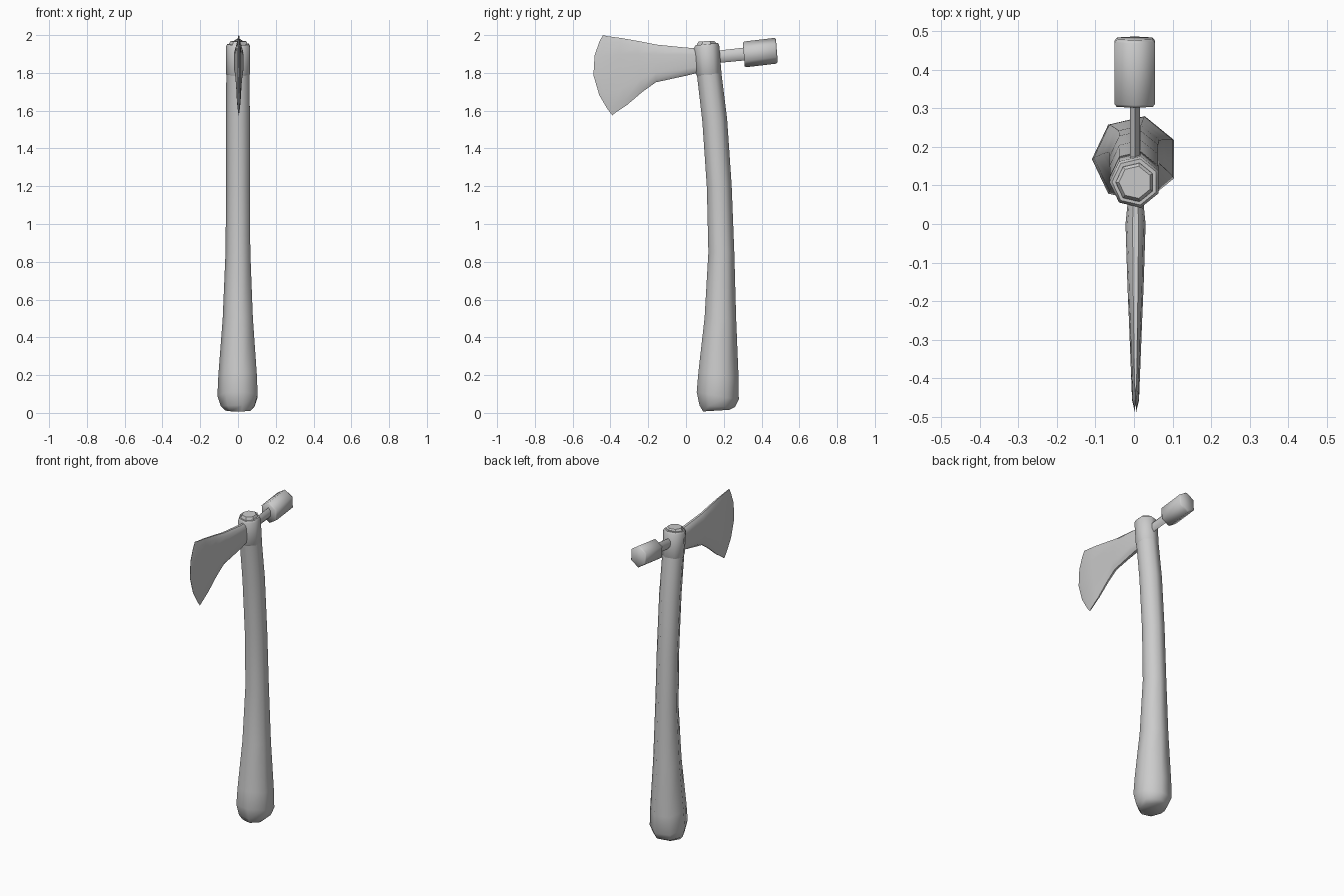
import bpy, math
from math import sin, cos, radians, tau

cube = bpy.data.objects.get("Cube")
if cube:
    bpy.data.objects.remove(cube, do_unlink=True)

grey = bpy.data.materials.new("plain_grey")
grey.use_nodes = True
grey.diffuse_color = (0.6, 0.6, 0.6, 1)
grey.node_tree.nodes["Principled BSDF"].inputs["Base Color"].default_value = (0.6, 0.6, 0.6, 1)


def loft(name, rings, angle):
    """Skin a closed surface over rings of equal point count."""
    n = len(rings[0])
    verts = [p for ring in rings for p in ring]
    faces = [(r * n + i, r * n + (i + 1) % n, (r + 1) * n + (i + 1) % n, (r + 1) * n + i)
             for r in range(len(rings) - 1) for i in range(n)]
    faces += [tuple(reversed(range(n))), tuple(range(len(verts) - n, len(verts)))]
    mesh = bpy.data.meshes.new(name)
    mesh.from_pydata(verts, [], faces)
    mesh.materials.append(grey)
    obj = bpy.data.objects.new(name, mesh)
    bpy.context.collection.objects.link(obj)
    bpy.ops.object.select_all(action='DESELECT')
    obj.select_set(True)
    bpy.context.view_layer.objects.active = obj
    bpy.ops.object.mode_set(mode='EDIT')
    bpy.ops.mesh.select_all(action='SELECT')
    bpy.ops.mesh.normals_make_consistent(inside=False)
    bpy.ops.object.mode_set(mode='OBJECT')
    bpy.ops.object.shade_smooth_by_angle(angle=radians(angle))
    return obj


def upright_ring(z, y, r, tilt):
    """Seven-sided ring across the handle, tilted along y."""
    ring = []
    for i in range(7):
        a = math.pi + tau * i / 7
        dy = r * sin(a) * 1.02
        ring.append((0.003 + r * cos(a), y + dy, z + tilt * dy))
    return ring


def cross_ring(y, z, rx, rz, lean):
    """Six-sided ring across the poll, leaning with its axis."""
    ring = []
    for i in range(6):
        a = tau * (i + 0.5) / 6
        dz = rz * sin(a)
        ring.append((0.002 + rx * cos(a), y - lean * dz, z + dz))
    return ring


# Curved handle: height, y centre, radius, tilt
handle = [(0.012, 0.16, 0.07, 0.06), (0.035, 0.165, 0.094, -0.05),
          (0.09, 0.168, 0.112, -0.18), (0.2, 0.172, 0.107, -0.15),
          (0.5, 0.182, 0.084, -0.06), (0.85, 0.187, 0.069, 0),
          (1.2, 0.176, 0.066, 0.08), (1.55, 0.152, 0.066, 0.1),
          (1.8, 0.122, 0.065, 0.08)]
loft("handle", [upright_ring(*s) for s in handle], 60)

# Socket around the top of the handle, with the wood end showing
socket = [(1.79, 0.121, 0.064, 0.06), (1.795, 0.121, 0.067, 0.06),
          (1.94, 0.109, 0.067, 0.1), (1.952, 0.109, 0.06, 0.1)]
loft("socket", [upright_ring(*s) for s in socket], 55)
plug = [(1.94, 0.108, 0.052, 0.1), (1.957, 0.108, 0.05, 0.1), (1.968, 0.108, 0.042, 0.04)]
loft("handle_end", [upright_ring(*s) for s in plug], 30)

# Blade columns: top y, top z, bottom y, bottom z, forward bulge, half thickness
columns = [(0.08, 1.928, 0.08, 1.805, 0, 0.018), (0.0, 1.934, 0.0, 1.785, 0, 0.026),
           (-0.16, 1.95, -0.16, 1.75, 0, 0.021), (-0.25, 1.968, -0.23, 1.70, 0.01, 0.017),
           (-0.34, 1.984, -0.31, 1.632, 0.03, 0.013), (-0.415, 1.994, -0.375, 1.588, 0.062, 0.009),
           (-0.44, 2.0, -0.39, 1.575, 0.075, 0.001)]


def blade_ring(ty, tz, by, bz, bulge, t):
    """Flat-sided section whose top and bottom edges are narrowed."""
    steps = [(0, 0.3), (0.08, 0.8), (0.25, 1), (0.5, 1), (0.75, 1), (0.92, 0.8), (1, 0.3)]
    side = [(w * t, ty + (by - ty) * f - bulge * 4 * f * (1 - f), tz + (bz - tz) * f)
            for f, w in steps]
    return [(0.004 + x, y, z) for x, y, z in side] + \
           [(0.004 - x, y, z) for x, y, z in reversed(side)]


loft("blade", [blade_ring(*c) for c in columns], 40)

# Neck and hammer poll behind the socket
loft("poll_neck", [cross_ring(0.14, 1.882, 0.015, 0.032, 0.1),
                   cross_ring(0.33, 1.902, 0.015, 0.034, 0.1)], 65)
poll = [(0.306, 1.897, 0.054, 0.062), (0.313, 1.898, 0.06, 0.068),
        (0.473, 1.917, 0.06, 0.068), (0.481, 1.918, 0.053, 0.061)]
loft("hammer_poll", [cross_ring(*s, 0.08) for s in poll], 62)
